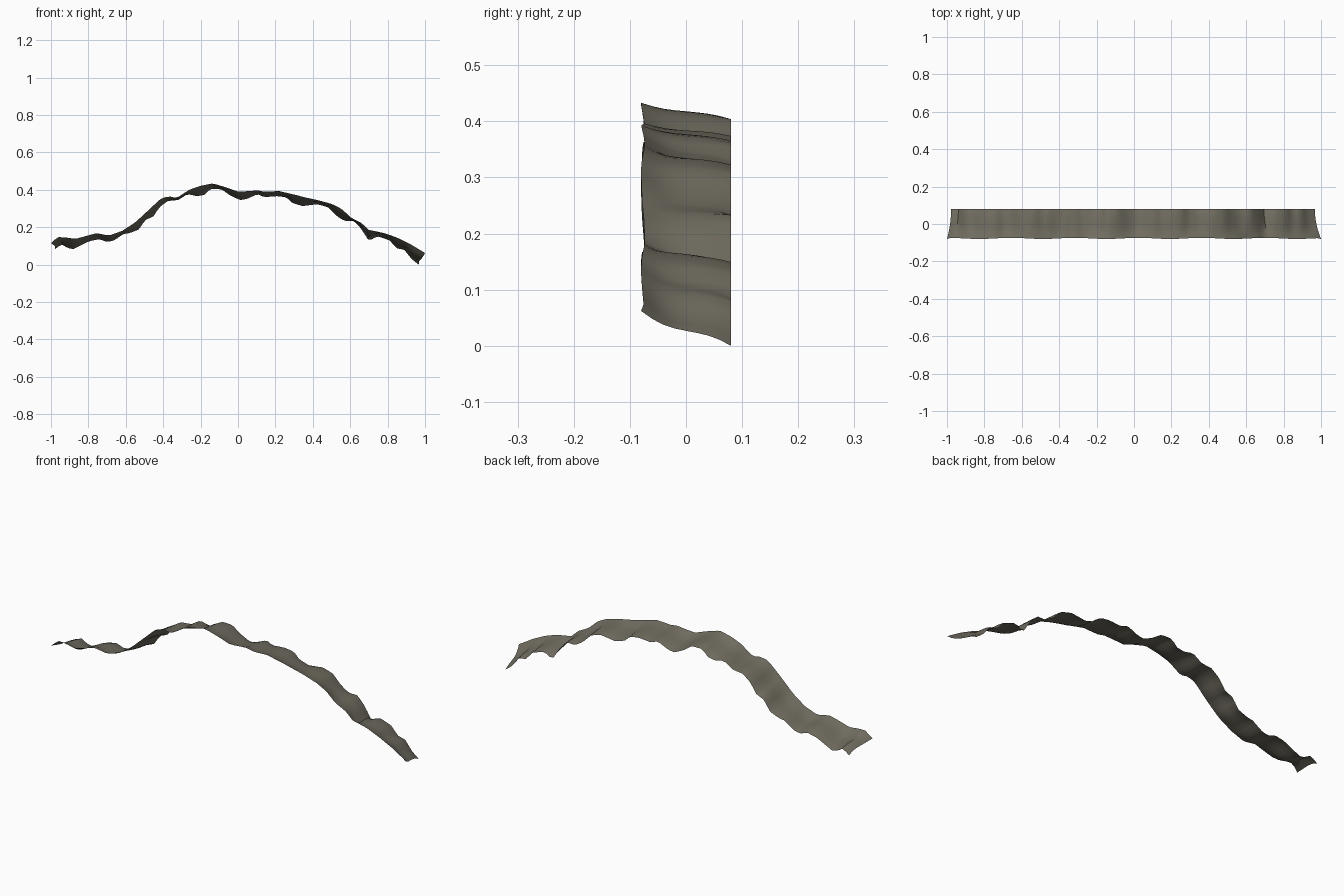
import bpy, bmesh, math, random

random.seed(4)

# Height profiles (x, z) of the smooth front edge and the ragged, lower back edge
FRONT = [(-1, .115), (-.965, .147), (-.92, .145), (-.87, .137), (-.757, .168), (-.69, .155),
         (-.62, .18), (-.55, .225), (-.485, .285), (-.41, .355), (-.365, .365), (-.33, .355),
         (-.26, .40), (-.205, .42), (-.135, .434), (-.07, .415), (0, .39), (.06, .393),
         (.105, .397), (.14, .39), (.22, .393), (.31, .372), (.355, .36), (.425, .345),
         (.505, .323), (.555, .297), (.605, .25), (.66, .222), (.70, .185), (.785, .168),
         (.855, .142), (.92, .11), (1, .062)]
BACK = [(-.975, .083), (-.945, .11), (-.91, .088), (-.88, .083), (-.835, .105), (-.795, .125),
        (-.74, .136), (-.70, .12), (-.66, .13), (-.615, .163), (-.58, .168), (-.525, .19),
        (-.50, .238), (-.455, .254), (-.42, .307), (-.375, .34), (-.32, .345), (-.27, .377),
        (-.22, .366), (-.18, .372), (-.15, .404), (-.09, .404), (-.045, .372), (.01, .345),
        (.045, .35), (.105, .377), (.14, .36), (.205, .366), (.26, .36), (.29, .329),
        (.345, .313), (.425, .323), (.48, .307), (.527, .26), (.57, .233), (.62, .233),
        (.66, .19), (.70, .126), (.745, .152), (.81, .13), (.848, .088), (.89, .078),
        (.928, .03), (.965, 0)]
# Cross-section: share of the drop from front to back at even steps across y
SECTION = [0, .24, .42, .53, .6, .66, .73, .84, 1]


def sample(profile, x):
    if x <= profile[0][0]:
        return profile[0][1]
    for (x0, z0), (x1, z1) in zip(profile, profile[1:]):
        if x <= x1:
            return z0 + (z1 - z0) * (x - x0) / (x1 - x0)
    return profile[-1][1]


# Terrain strip: a single open sheet lofted between the two edges
COLS = 100
ROWS = len(SECTION) - 1
bm = bmesh.new()
grid = []
for i in range(COLS + 1):
    u = i / COLS
    y_front = -.077 + .003 * math.sin(u * 37 + 1.5) if 0 < i < COLS else -.08
    wobble = .08 * math.sin(u * 41) + random.uniform(-.04, .04)
    column = []
    for j, share in enumerate(SECTION):
        t = j / ROWS
        inset = 1 - (1 - t) ** 2
        x = -1 + .022 * inset + u * (2 - .055 * inset)
        share += wobble * math.sin(math.pi * t)
        z_front, z_back = sample(FRONT, x), sample(BACK, x)
        if i == COLS:
            z_front, z_back = FRONT[-1][1], 0
        z = z_front + (z_back - z_front) * share
        column.append(bm.verts.new((x, y_front + (.08 - y_front) * t, z)))
    grid.append(column)
for a, b in zip(grid, grid[1:]):
    for j in range(ROWS):
        bm.faces.new((a[j], b[j], b[j + 1], a[j + 1]))

mesh = bpy.data.meshes.new("terrain_strip")
bm.to_mesh(mesh)
bm.free()
strip = bpy.data.objects.new("terrain_strip", mesh)
bpy.context.collection.objects.link(strip)

# Colour: grey-brown rock
rock = bpy.data.materials.new("grey brown rock")
rock.diffuse_color = (.16, .148, .115, 1)
mesh.materials.append(rock)

bpy.context.view_layer.objects.active = strip
strip.select_set(True)
bpy.ops.object.shade_smooth_by_angle(angle=math.radians(40))
